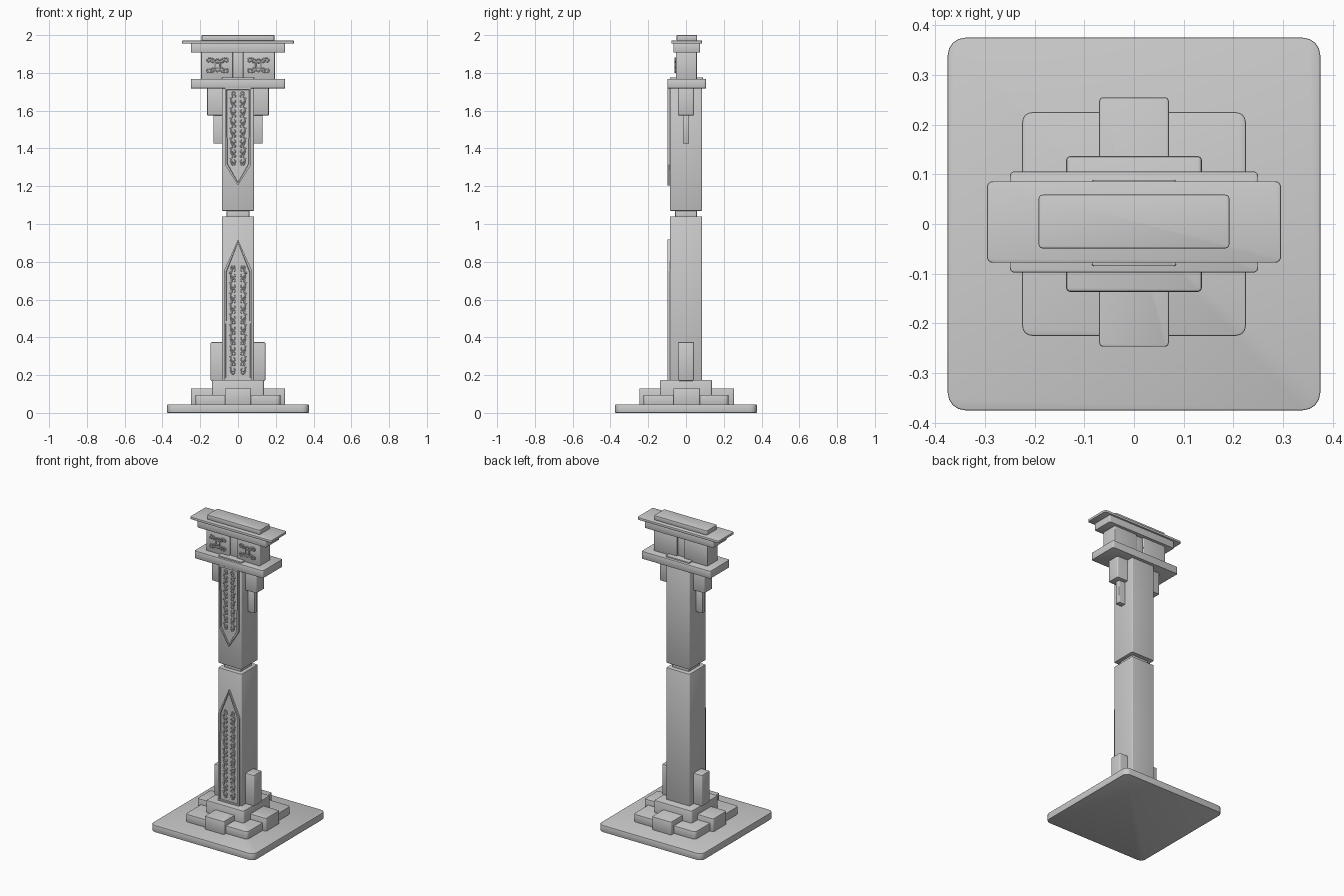
import bpy, bmesh, math

if "Cube" in bpy.data.objects:
    bpy.data.objects.remove(bpy.data.objects["Cube"])


def box(name, x, y, z0, z1, r=0.01, edge=0.003, cx=0.0, cy=0.0):
    """Box of half sizes x, y with rounded upright corners and softened rims."""
    bm = bmesh.new()
    bmesh.ops.create_cube(bm, size=1)
    for v in bm.verts:
        v.co = (cx + v.co.x * 2 * x, cy + v.co.y * 2 * y, z0 if v.co.z < 0 else z1)
    upright = [e for e in bm.edges if abs(e.verts[0].co.z - e.verts[1].co.z) > 1e-6]
    bmesh.ops.bevel(bm, geom=upright, offset=r, segments=4, profile=0.5, affect='EDGES')
    rims = [e for e in bm.edges if len(e.link_faces) == 2 and e.calc_face_angle() > 1.2]
    bmesh.ops.bevel(bm, geom=rims, offset=edge, segments=2, profile=0.5, affect='EDGES')
    return finish(name, bm)


def finish(name, bm, smooth=True):
    bmesh.ops.recalc_face_normals(bm, faces=bm.faces)
    me = bpy.data.meshes.new(name)
    bm.to_mesh(me)
    bm.free()
    ob = bpy.data.objects.new(name, me)
    bpy.context.collection.objects.link(ob)
    if smooth:
        bpy.ops.object.select_all(action='DESELECT')
        ob.select_set(True)
        bpy.context.view_layer.objects.active = ob
        bpy.ops.object.shade_smooth_by_angle(angle=math.radians(35))
    return ob


def pointed_panel(name, w, flat, shoulder, tip):
    """Raised pointed panel with a sunken field, facing -y."""
    bm = bmesh.new()
    pts = [(-w, flat), (w, flat), (w, shoulder), (0, tip), (-w, shoulder)]
    front = bm.faces.new([bm.verts.new((x, -0.098, z)) for x, z in pts])
    back = bmesh.ops.extrude_face_region(bm, geom=[front])['geom']
    for v in [g for g in back if isinstance(g, bmesh.types.BMVert)]:
        v.co.y = -0.075
    bm.faces.ensure_lookup_table()
    bmesh.ops.recalc_face_normals(bm, faces=bm.faces)
    face = min(bm.faces, key=lambda f: f.calc_center_median().y)
    bmesh.ops.inset_individual(bm, faces=[face], thickness=0.012)
    bmesh.ops.inset_individual(bm, faces=[face], thickness=0.003, depth=-0.007)
    return finish(name, bm, False)


def relief(name, lines, y, thick):
    """Raised ornament from (x, z) lines, drawn as round wires."""
    cu = bpy.data.curves.new(name, 'CURVE')
    cu.dimensions = '3D'
    cu.bevel_depth = thick
    cu.bevel_resolution = 1
    cu.use_fill_caps = True
    for line in lines:
        sp = cu.splines.new('POLY')
        sp.points.add(len(line) - 1)
        for p, (x, z) in zip(sp.points, line):
            p.co = (x, y, z, 1)
    ob = bpy.data.objects.new(name, cu)
    bpy.context.collection.objects.link(ob)


def spiral(cx, cz, r, start, turn, n=12):
    return [(cx + r * (1 - 0.7 * i / n) * math.cos(start + turn * i / n),
             cz + r * (1 - 0.7 * i / n) * math.sin(start + turn * i / n)) for i in range(n + 1)]


def flip(lines, cx=0.0):
    return [[(2 * cx - x, z) for x, z in l] for l in lines]


# Stepped foot
box("base_slab", 0.375, 0.375, 0, 0.045, 0.035, 0.003)
box("foot_step", 0.225, 0.225, 0.04, 0.095, 0.02)
box("foot_bar_across", 0.25, 0.07, 0.04, 0.13, 0.008, cy=0.004)
box("foot_bar_deep", 0.07, 0.251, 0.04, 0.13, 0.008, cy=0.004)
box("foot_block", 0.137, 0.137, 0.04, 0.175, 0.01, 0.006)
box("foot_side_uprights", 0.145, 0.042, 0.17, 0.375, 0.008, 0.006)

# Two-part shaft with a recessed neck
box("lower_shaft", 0.085, 0.085, 0.17, 1.04, 0.006)
box("shaft_neck", 0.06, 0.057, 1.03, 1.08, 0.005)
box("upper_shaft", 0.085, 0.085, 1.07, 1.73, 0.006)

# Side brackets under the shelf
box("bracket_upper", 0.163, 0.042, 1.575, 1.73, 0.008)
box("bracket_lower", 0.13, 0.017, 1.425, 1.58, 0.005)

# Head
box("shelf", 0.25, 0.102, 1.718, 1.768, 0.01, cy=0.004)
box("shelf_plate", 0.085, 0.087, 1.765, 1.776, 0.006, 0.002, cy=0.002)
for side, label in ((-1, "left"), (1, "right")):
    box("head_block_" + label, 0.084, 0.055, 1.765, 1.915, 0.005, cx=side * 0.111, cy=0.002)
box("head_centre_post", 0.03, 0.043, 1.765, 1.915, 0.004, cy=0.002)
box("cornice", 0.25, 0.071, 1.908, 1.957, 0.008, cy=0.004)
box("cap_plate", 0.296, 0.082, 1.955, 1.971, 0.012, 0.003, cy=0.004)
box("cap_top", 0.192, 0.054, 1.97, 2.0, 0.008, cy=0.005)

# Pointed front panels
pointed_panel("lower_panel", 0.075, 0.175, 0.75, 0.917)
pointed_panel("upper_panel", 0.07, 1.72, 1.315, 1.205)


# Scroll columns in the panels
def scroll_column(z0, z1, count, x):
    step = (z1 - z0) / count
    r = step * 0.24
    lines = [[(x + 0.004 * math.sin(i * math.pi / 3), z0 + (z1 - z0) * i / (count * 6))
              for i in range(count * 6 + 1)]]
    for k in range(count):
        z = z0 + step * (k + 0.5)
        lines.append(spiral(x - r, z + r, r, 0, 4.6))
        lines.append(spiral(x - r, z - r, r, 0, -4.6))
        lines.append([(x - 0.004, z), (x + 0.011, z)])
    # inward hooks that close both ends of the column
    lines.append(spiral(x - 0.012, z0, 0.012, 0, -3.6))
    lines.append(spiral(x - 0.012, z1, 0.012, 0, 3.6))
    return lines


for name, z0, z1, n, x in (("lower_scrolls", 0.215, 0.77, 10, 0.036),
                           ("upper_scrolls", 1.32, 1.69, 7, 0.033)):
    half = scroll_column(z0, z1, n, x)
    relief(name, half + flip(half), -0.0925, 0.0035)

# Scroll ornaments on the head blocks
cx, cz = 0.108, 1.84
quarter = [[(cx, cz + 0.034), (cx + 0.012, cz + 0.026), (cx + 0.024, cz + 0.034),
            (cx + 0.04, cz + 0.038)] + spiral(cx + 0.046, cz + 0.026, 0.013, 2.0, -5.0),
           spiral(cx + 0.024, cz + 0.022, 0.012, 1.5, -4.2),
           [(cx, cz + 0.014), (cx + 0.014, cz + 0.014), (cx + 0.014, cz)]]
motif = quarter + flip(quarter, cx)
motif += [[(x, 2 * cz - z) for x, z in l] for l in motif]
relief("head_scrolls", motif + flip(motif), -0.057, 0.004)
